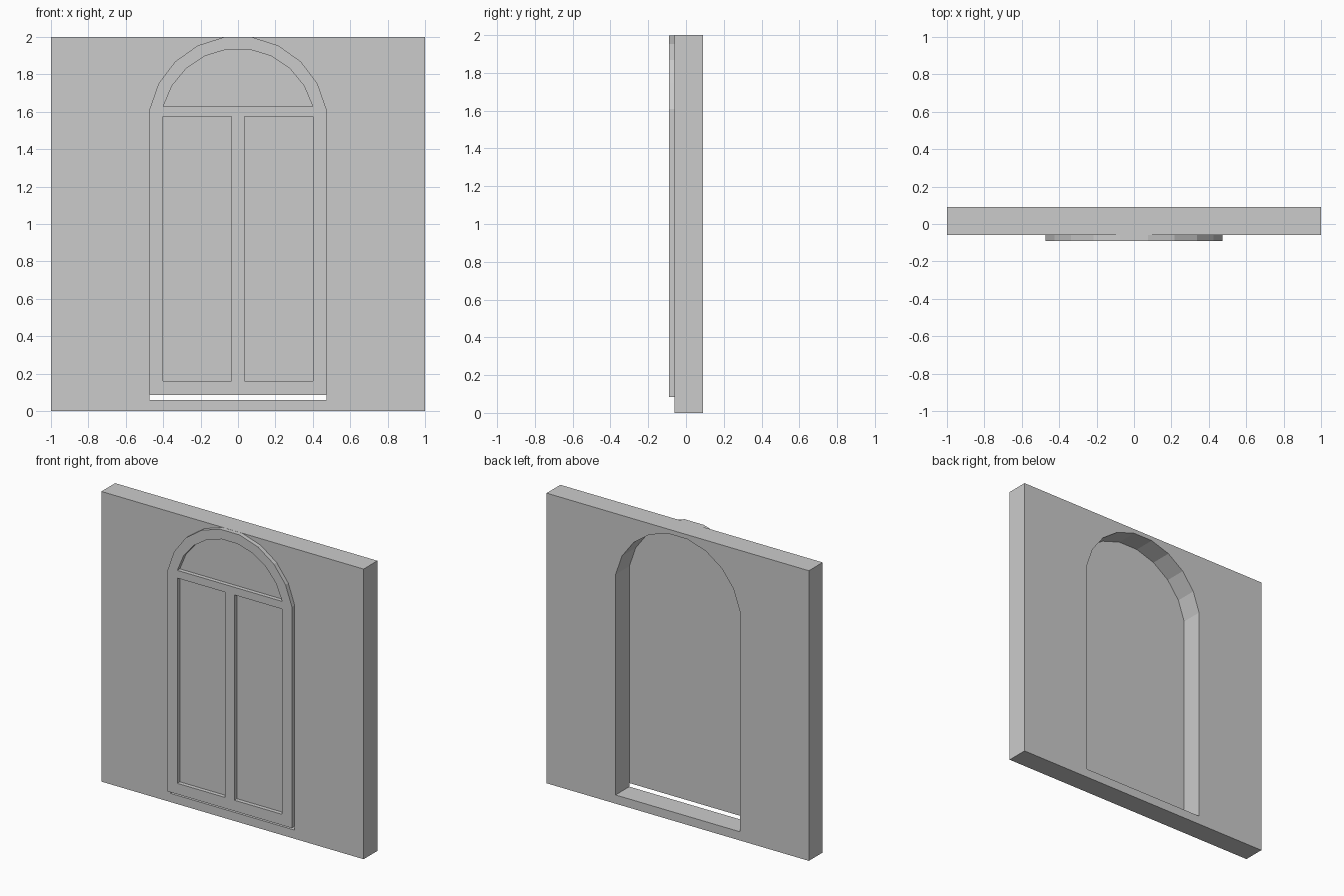
import bpy, bmesh, math

if "Cube" in bpy.data.objects:
    bpy.data.objects.remove(bpy.data.objects["Cube"])


def rect(x0, x1, z0, z1):
    return [(x0, z0), (x1, z0), (x1, z1), (x0, z1)]


def arch(half, base, spring, centre, n=9):
    # flat base, straight sides, then an arc of n facets around (0, centre)
    r = math.hypot(half, spring - centre)
    a = math.acos((spring - centre) / r)
    pts = [(r * math.sin(a - 2 * a * i / n), centre + r * math.cos(a - 2 * a * i / n))
           for i in range(n + 1)]
    if spring > base:
        pts = [(-half, base), (half, base)] + pts
    return pts


def slab(name, loops, y0, y1):
    # filled outline (first loop) with holes (other loops), between y0 and y1
    cu = bpy.data.curves.new(name, 'CURVE')
    cu.dimensions = '2D'
    cu.fill_mode = 'BOTH'
    cu.extrude = (y1 - y0) / 2
    for pts in loops:
        sp = cu.splines.new('POLY')
        sp.points.add(len(pts) - 1)
        for p, (x, z) in zip(sp.points, pts):
            p.co = (x, z, 0, 1)
        sp.use_cyclic_u = True
    ob = bpy.data.objects.new(name, cu)
    bpy.context.collection.objects.link(ob)
    ob.rotation_euler = (math.pi / 2, 0, 0)
    ob.location.y = (y0 + y1) / 2
    bpy.ops.object.select_all(action='DESELECT')
    ob.select_set(True)
    bpy.context.view_layer.objects.active = ob
    bpy.ops.object.convert(target='MESH')
    ob = bpy.context.object
    bpy.ops.object.transform_apply(location=True, rotation=True, scale=True)
    # weld the caps to the sides, flat shading
    bm = bmesh.new()
    bm.from_mesh(ob.data)
    bmesh.ops.remove_doubles(bm, verts=bm.verts, dist=1e-4)
    bmesh.ops.recalc_face_normals(bm, faces=bm.faces)
    for f in bm.faces:
        f.smooth = False
    bm.to_mesh(ob.data)
    bm.free()
    return ob


FRONT, JOIN, BACK = -0.09, -0.06, 0.09

# wall with arched opening
slab("wall", [rect(-1, 1, 0, 2), arch(0.474, 0.06, 1.58, 1.493)], JOIN, BACK)

# window frame with two tall openings and a half-round one above
panes = {
    "left_pane": rect(-0.4, -0.035, 0.16, 1.575),
    "right_pane": rect(0.035, 0.4, 0.16, 1.575),
    "arched_pane": arch(0.4, 1.628, 1.628, 1.525),
}
slab("window_frame", [arch(0.474, 0.085, 1.61, 1.523)] + list(panes.values()), FRONT, JOIN)

# thin panes closing the back of the frame
for name, pts in panes.items():
    slab(name, [pts], JOIN - 0.002, JOIN)
